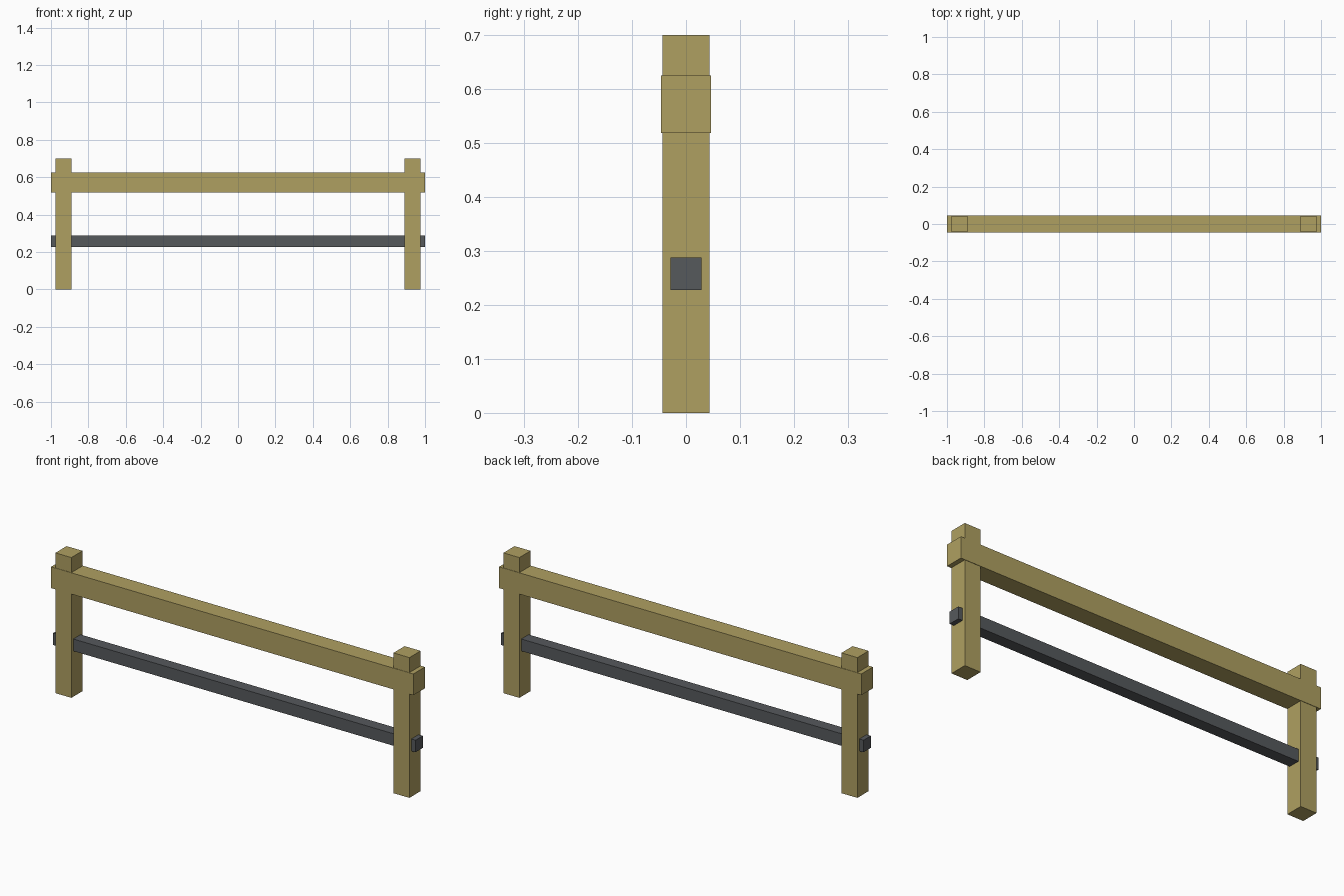
import bpy

if "Cube" in bpy.data.objects:
    bpy.data.objects.remove(bpy.data.objects["Cube"])


def material(name, rgb):
    m = bpy.data.materials.new(name)
    m.diffuse_color = (*rgb, 1)
    m.use_nodes = True
    m.node_tree.nodes["Principled BSDF"].inputs["Base Color"].default_value = m.diffuse_color
    return m


wood = material("olive wood", (0.43, 0.35, 0.12))
metal = material("dark grey metal", (0.093, 0.1, 0.107))


def box(name, lo, hi, mat):
    bpy.ops.mesh.primitive_cube_add(size=1, location=[(a + b) / 2 for a, b in zip(lo, hi)])
    ob = bpy.context.object
    ob.name = name
    ob.scale = [b - a for a, b in zip(lo, hi)]
    bpy.ops.object.transform_apply(location=False, rotation=False, scale=True)
    ob.data.materials.append(mat)


# upright posts
for side, x in (("left", -0.933), ("right", 0.933)):
    box(side + "_post", (x - 0.044, -0.044, 0), (x + 0.044, 0.044, 0.70), wood)

# thick top rail and thin lower rail, both passing through the posts
box("top_rail", (-1, -0.046, 0.519), (1, 0.046, 0.625), wood)
box("lower_rail", (-1, -0.029, 0.228), (1, 0.029, 0.288), metal)
